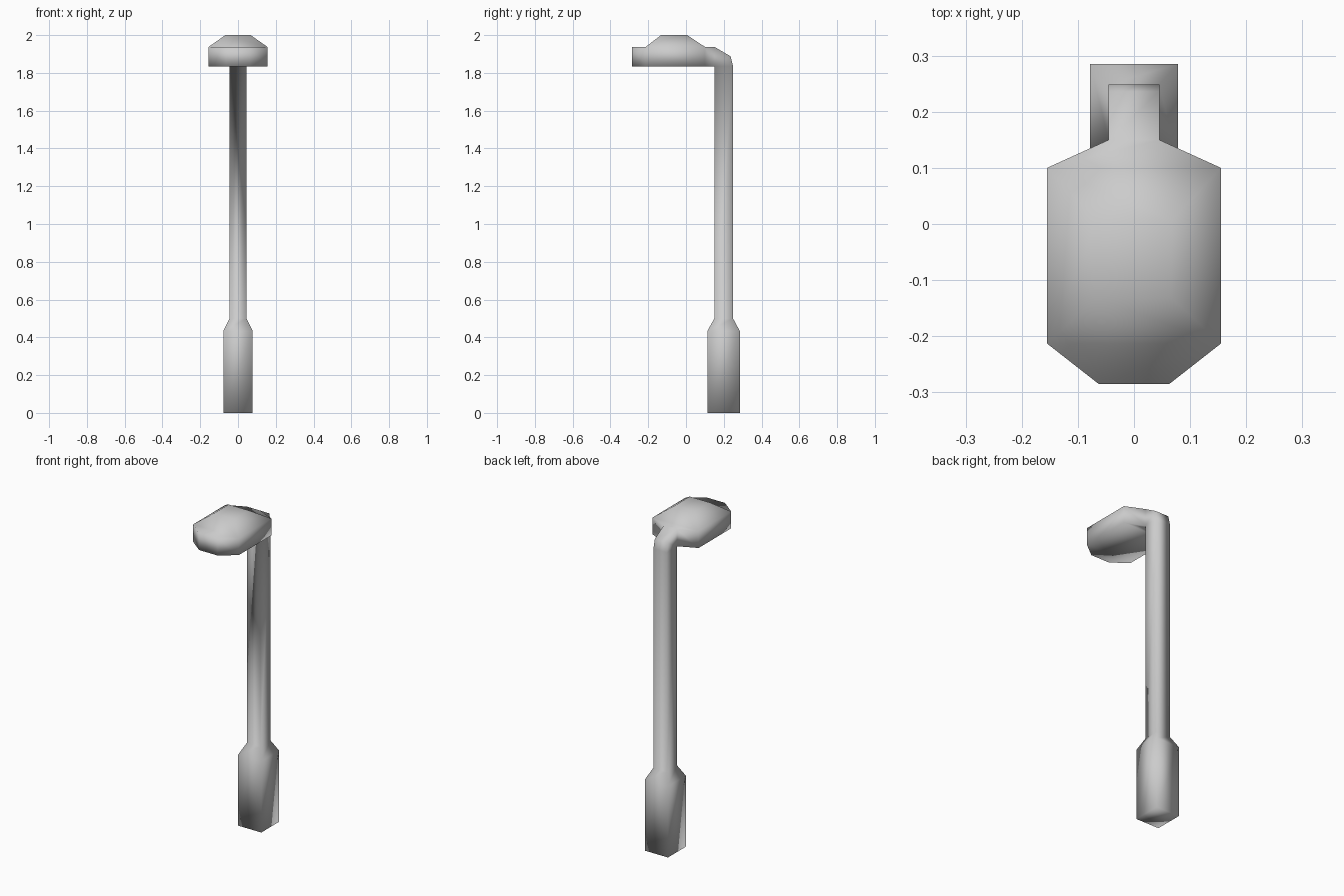
import bpy, bmesh

if "Cube" in bpy.data.objects:
    bpy.data.objects.remove(bpy.data.objects["Cube"])

# Cross-sections along the lamp: half width, inner (y, z), outer (y, z)
sections = [
    # base
    (0.078, (0.113, 0.0), (0.285, 0.0)),
    (0.078, (0.113, 0.433), (0.285, 0.433)),
    # pole
    (0.045, (0.15, 0.5), (0.249, 0.5)),
    (0.045, (0.15, 1.835), (0.249, 1.835)),
    # elbow, pivoting on its inner corner
    (0.045, (0.15, 1.835), (0.236, 1.888)),
    (0.045, (0.15, 1.835), (0.15, 1.938)),
    # lamp head
    (0.155, (0.1, 1.835), (0.1, 1.938)),
    (0.155, (-0.213, 1.835), (-0.213, 1.938)),
    (0.063, (-0.285, 1.835), (-0.285, 1.938)),
]

bm = bmesh.new()


def ring(w, inner, outer):
    corners = [(-w, *inner), (w, *inner), (w, *outer), (-w, *outer)]
    return [bm.verts.new(c) for c in corners]


rings = [ring(*s) for s in sections]
head_top = None
for n, (a, b) in enumerate(zip(rings, rings[1:])):
    for i in range(4):
        j = (i + 1) % 4
        if n in (3, 4) and i == 0:
            continue  # collapsed inner side of the elbow
        face = bm.faces.new((a[i], a[j], b[j], b[i]))
        if n == 6 and i == 2:
            head_top = face
bm.faces.new(rings[0][::-1])
bm.faces.new(rings[-1])

# Raised cap on the head
cap = bmesh.ops.extrude_discrete_faces(bm, faces=[head_top])["faces"][0]
for v in cap.verts:
    v.co.x = 0.067 if v.co.x > 0 else -0.067
    v.co.y = 0.006 if v.co.y > 0 else -0.132
    v.co.z = 2.0

bmesh.ops.remove_doubles(bm, verts=bm.verts[:], dist=0.0005)
bmesh.ops.recalc_face_normals(bm, faces=bm.faces[:])
for f in bm.faces:
    f.smooth = True

mesh = bpy.data.meshes.new("street_lamp")
bm.to_mesh(mesh)
bm.free()
lamp = bpy.data.objects.new("street_lamp", mesh)
bpy.context.collection.objects.link(lamp)
